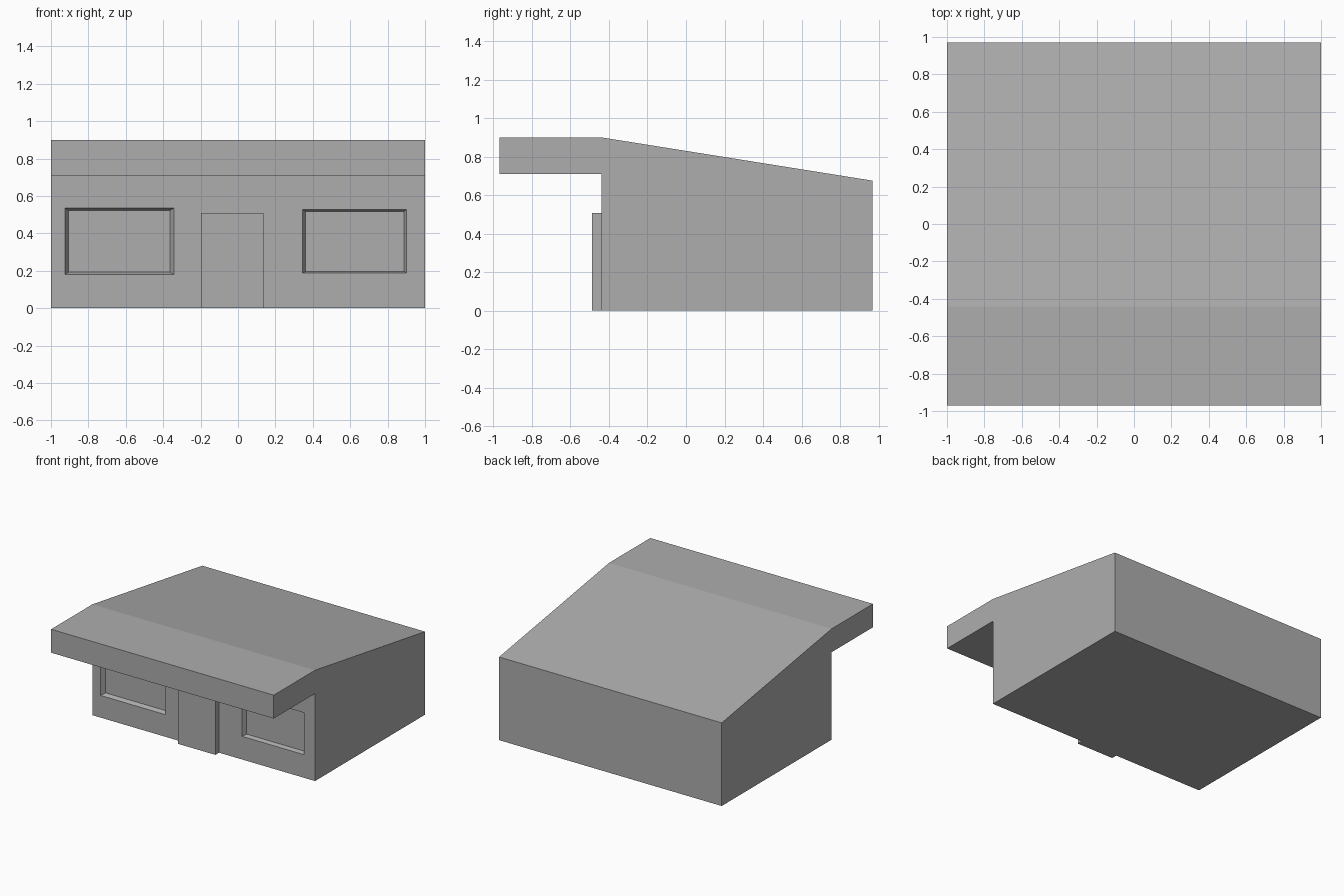
import bpy
import bmesh

cube = bpy.data.objects.get("Cube")
if cube:
    bpy.data.objects.remove(cube, do_unlink=True)

COLOUR = (0.423, 0.423, 0.423, 1)
GREY = bpy.data.materials.new("plain grey")
GREY.use_nodes = True
GREY.diffuse_color = COLOUR
GREY.node_tree.nodes["Principled BSDF"].inputs["Base Color"].default_value = COLOUR

WALL_Y = -0.44
RECESS = 0.035


def loft(name, start, end):
    """Solid between two matching loops of points."""
    bm = bmesh.new()
    a = [bm.verts.new(p) for p in start]
    b = [bm.verts.new(p) for p in end]
    bm.faces.new(a)
    bm.faces.new(b[::-1])
    for i in range(len(a)):
        j = (i + 1) % len(a)
        bm.faces.new((a[i], b[i], b[j], a[j]))
    bmesh.ops.recalc_face_normals(bm, faces=bm.faces)
    mesh = bpy.data.meshes.new(name)
    bm.to_mesh(mesh)
    bm.free()
    mesh.materials.append(GREY)
    obj = bpy.data.objects.new(name, mesh)
    bpy.context.collection.objects.link(obj)
    return obj


def rect(x0, x1, z0, z1, y):
    return [(x0, y, z0), (x1, y, z0), (x1, y, z1), (x0, y, z1)]


# House body with sloped roof and front overhang, from its side profile
profile = [(WALL_Y, 0), (0.97, 0), (0.97, 0.675), (WALL_Y, 0.9),
           (-0.97, 0.9), (-0.97, 0.71), (WALL_Y, 0.71)]
house = loft("house_body", [(-1, y, z) for y, z in profile],
             [(1, y, z) for y, z in profile])

# Tapered window recesses: outer opening and smaller back pane
windows = {
    "right_window": ((-0.925, -0.343, 0.18, 0.535), (-0.905, -0.363, 0.193, 0.523)),
    "left_window": ((0.345, 0.902, 0.188, 0.528), (0.362, 0.888, 0.197, 0.517)),
}
cutters = []
for name, (outer, inner) in windows.items():
    front = [2 * o - i for o, i in zip(outer, inner)]
    cutter = loft(name + "_cutter", rect(*front, WALL_Y - RECESS),
                  rect(*inner, WALL_Y + RECESS))
    cutter.hide_render = True
    cutters.append(cutter)
    mod = house.modifiers.new(name, "BOOLEAN")
    mod.operation = "DIFFERENCE"
    mod.solver = "EXACT"
    mod.object = cutter

# Bake the cuts and drop the cutters
graph = bpy.context.evaluated_depsgraph_get()
cut_mesh = bpy.data.meshes.new_from_object(house.evaluated_get(graph))
house.modifiers.clear()
house.data = cut_mesh
for cutter in cutters:
    bpy.data.objects.remove(cutter, do_unlink=True)

# Door slab standing proud of the wall
door = (-0.197, 0.137, 0, 0.508)
loft("front_door", rect(*door, -0.487), rect(*door, WALL_Y))
